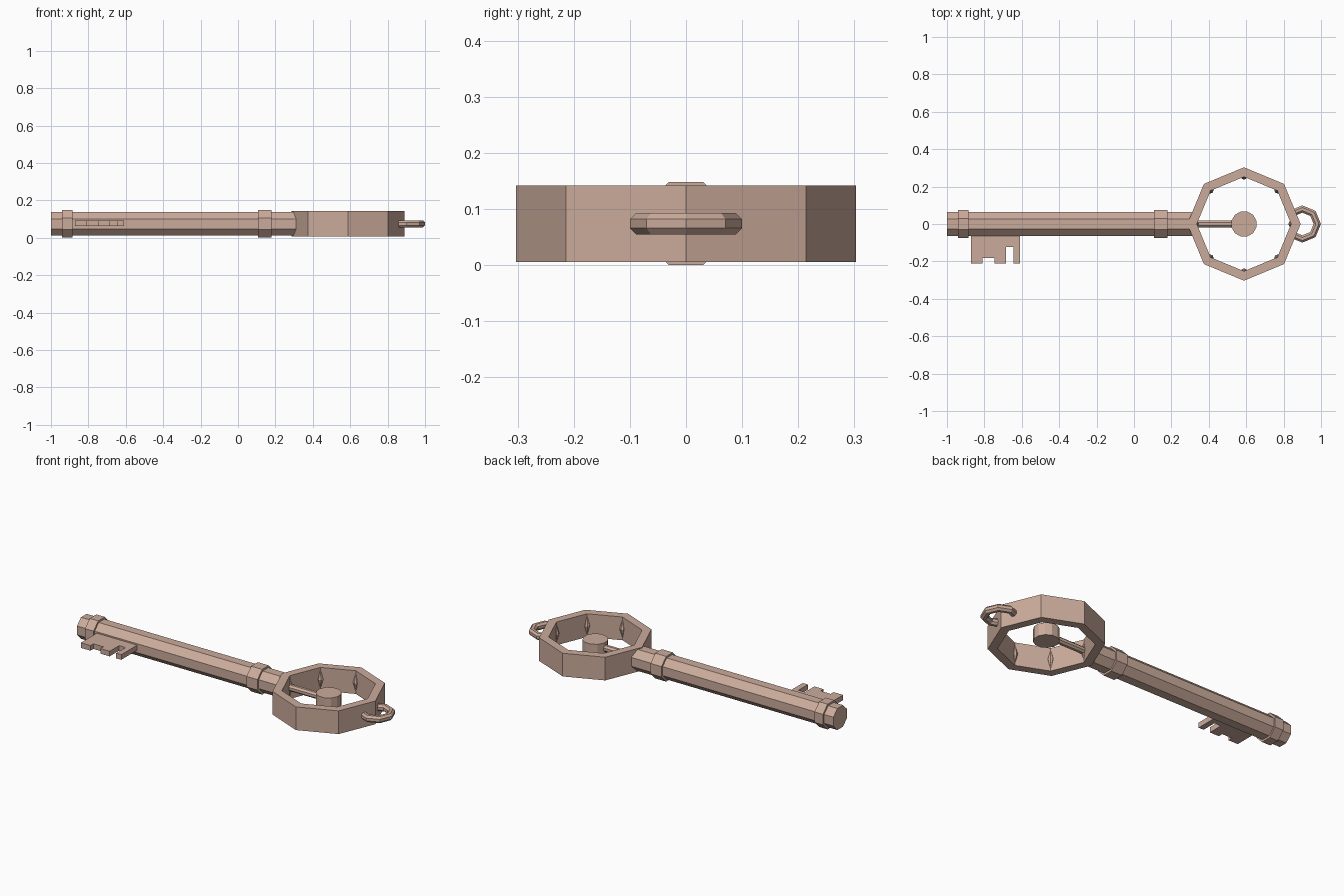
import bpy, bmesh, math
from mathutils import Matrix, Vector

if "Cube" in bpy.data.objects:
    bpy.data.objects.remove(bpy.data.objects["Cube"])

ZC = 0.074      # mid height of the whole key
CX = 0.588      # centre of the bow ring

mat = bpy.data.materials.new("dusty copper")
mat.diffuse_color = (0.60, 0.41, 0.33, 1)
mat.use_nodes = True
mat.node_tree.nodes["Principled BSDF"].inputs["Base Color"].default_value = mat.diffuse_color


def finish(name, bm):
    bmesh.ops.recalc_face_normals(bm, faces=bm.faces)
    me = bpy.data.meshes.new(name)
    bm.to_mesh(me)
    bm.free()
    me.materials.append(mat)
    ob = bpy.data.objects.new(name, me)
    bpy.context.collection.objects.link(ob)
    return ob


def rod_x(name, x0, x1, apothem, sides=8):
    """Prism along x with flat top and bottom."""
    bm = bmesh.new()
    r = apothem / math.cos(math.pi / sides)
    m = (Matrix.Translation(((x0 + x1) / 2, 0, ZC)) @ Matrix.Rotation(math.pi / 2, 4, 'Y')
         @ Matrix.Rotation(math.pi / sides, 4, 'Z'))
    bmesh.ops.create_cone(bm, cap_ends=True, segments=sides, radius1=r, radius2=r,
                          depth=x1 - x0, matrix=m)
    return finish(name, bm)


def sweep(name, rings, closed):
    """Skin a list of equal point loops."""
    bm = bmesh.new()
    vs = [[bm.verts.new(p) for p in ring] for ring in rings]
    n, k = len(vs), len(vs[0])
    for i in range(n if closed else n - 1):
        a, b = vs[i], vs[(i + 1) % n]
        for j in range(k):
            bm.faces.new((a[j], a[(j + 1) % k], b[(j + 1) % k], b[j]))
    if not closed:
        bm.faces.new(vs[0])
        bm.faces.new(vs[-1])
    return finish(name, bm)


# Shaft, collars and the thin spoke inside the bow
rod_x("shaft", -1.0, 0.31, 0.063)
rod_x("tip_collar", -0.94, -0.885, 0.074)
rod_x("bow_collar", 0.107, 0.178, 0.074)
rod_x("spoke", 0.30, 0.56, 0.018)

# Octagonal bow ring
section = [(0.303, 0.006), (0.303, 0.142), (0.252, 0.142), (0.252, 0.006)]
rings = []
for i in range(8):
    a = i * math.pi / 4
    rings.append([(CX + r * math.cos(a), r * math.sin(a), z) for r, z in section])
sweep("bow_ring", rings, True)

# Small pointed swellings in the inner corners of the bow
for i in range(8):
    a = i * math.pi / 4
    bm = bmesh.new()
    for s in (1, -1):
        m = Matrix.Translation((CX + 0.255 * math.cos(a), 0.255 * math.sin(a), ZC + s * 0.028))
        bmesh.ops.create_cone(bm, cap_ends=False, segments=8,
                              radius1=0.018 if s > 0 else 0.002,
                              radius2=0.002 if s > 0 else 0.018, depth=0.056, matrix=m)
    bmesh.ops.remove_doubles(bm, verts=bm.verts, dist=0.0005)
    finish("corner_swelling", bm)

# Disc in the middle of the bow
bm = bmesh.new()
bmesh.ops.create_cone(bm, cap_ends=True, segments=12, radius1=0.069, radius2=0.069, depth=0.072,
                      matrix=Matrix.Translation((CX, 0, ZC)) @ Matrix.Rotation(math.pi / 12, 4, 'Z'))
finish("centre_disc", bm)

# Hanging loop, ends buried in the bow ring
rings = []
for i in range(-3, 4):
    a = i * math.pi / 4
    ring = []
    for j in range(8):
        b = (j + 0.5) * math.pi / 4
        r = 0.08 + 0.021 * math.cos(b)
        ring.append((0.9 + r * math.cos(a), r * math.sin(a), ZC + 0.021 * math.sin(b)))
    rings.append(ring)
sweep("hanging_loop", rings, False)

# Toothed bit, extruded from its outline
outline = [(-0.872, -0.05), (-0.872, -0.21), (-0.81, -0.21), (-0.81, -0.183), (-0.745, -0.183),
           (-0.745, -0.21), (-0.685, -0.21), (-0.685, -0.123), (-0.643, -0.123), (-0.643, -0.21),
           (-0.61, -0.21), (-0.61, -0.05)]
sweep("key_bit", [[(x, y, z) for x, y in outline] for z in (0.062, 0.092)], False)
